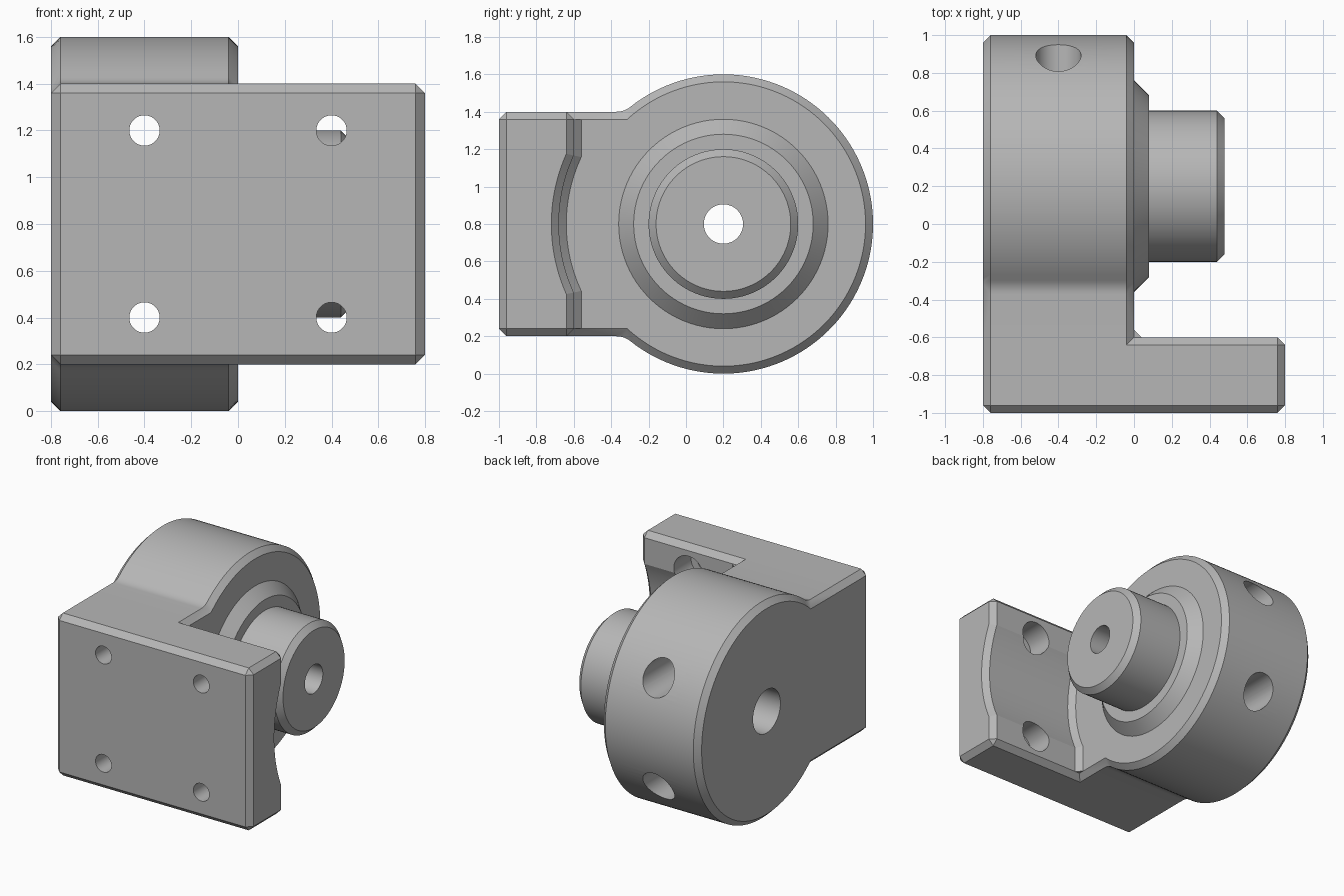
import bpy, bmesh, math
from mathutils import Vector

if "Cube" in bpy.data.objects:
    bpy.data.objects.remove(bpy.data.objects["Cube"])

CY, CZ = 0.2, 0.8      # axis of the round housing
CH = 0.04              # chamfer size

grey = bpy.data.materials.new("machined_grey")
grey.use_nodes = True
grey.diffuse_color = (0.47, 0.47, 0.47, 1)
grey.node_tree.nodes["Principled BSDF"].inputs["Base Color"].default_value = grey.diffuse_color


def finish(name, bm):
    bmesh.ops.remove_doubles(bm, verts=bm.verts, dist=1e-5)
    bmesh.ops.recalc_face_normals(bm, faces=bm.faces)
    mesh = bpy.data.meshes.new(name)
    bm.to_mesh(mesh)
    bm.free()
    mesh.materials.append(grey)
    obj = bpy.data.objects.new(name, mesh)
    bpy.context.collection.objects.link(obj)
    return obj


def loft(name, rings):
    """Closed solid through a list of equal-length point rings."""
    bm = bmesh.new()
    loops = [[bm.verts.new(p) for p in ring] for ring in rings]
    n = len(loops[0])
    for a, b in zip(loops, loops[1:]):
        for i in range(n):
            j = (i + 1) % n
            bm.faces.new((a[i], a[j], b[j], b[i]))
    bm.faces.new(loops[0])
    bm.faces.new(loops[-1])
    return finish(name, bm)


def lathe(name, profile, origin, axis="X", n=96):
    """Revolve (position, radius) pairs about an axis through origin."""
    rings = []
    for pos, r in profile:
        ring = []
        for i in range(n):
            t = 2 * math.pi * i / n
            c, s = r * math.cos(t), r * math.sin(t)
            p = (pos, c, s) if axis == "X" else (c, pos, s)
            ring.append(Vector(origin) + Vector(p))
        rings.append(ring)
    return loft(name, rings)


def combine(target, tool, operation):
    mod = target.modifiers.new(operation.lower(), "BOOLEAN")
    mod.operation, mod.solver, mod.object = operation, "EXACT", tool
    bpy.context.view_layer.objects.active = target
    bpy.ops.object.modifier_apply(modifier=mod.name)
    bpy.data.objects.remove(tool)


def housing_outline(x, inset):
    """Block running into a round end; the full-size outline has a blend."""
    top, r = 0.6 - inset, 0.8 - inset
    if inset:
        dy = math.sqrt(r * r - top * top)
        blend = [(-dy, top)] * 6
        start = math.atan2(top, -dy)
    else:
        f = 0.12
        dy = math.sqrt((r + f) ** 2 - (top + f) ** 2)
        sweep = math.atan2(dy, top + f)
        blend = [(-dy + f * math.sin(sweep * k / 5), top + f - f * math.cos(sweep * k / 5))
                 for k in range(6)]
        start = math.pi / 2 + sweep
    steps = 48
    arc = [(r * math.cos(start * (1 - k / steps)), r * math.sin(start * (1 - k / steps)))
           for k in range(1, steps + 1)]
    upper = [(-1.0, top)] + blend + arc
    lower = [(y, -z) for y, z in reversed(upper[:-1])]
    return [(x, CY + y, CZ + z) for y, z in upper + lower]


# Mounting plate with chamfered edges
bm = bmesh.new()
bmesh.ops.create_cube(bm, size=1)
for v in bm.verts:
    v.co = (v.co.x * 1.6, v.co.y * 0.4 - 0.8, v.co.z * 1.2 + CZ)
bmesh.ops.bevel(bm, geom=bm.edges[:], offset=CH, segments=1, affect="EDGES")
bracket = finish("spindle_bracket", bm)

# Corner gusset between the plate and the housing
gusset = [(-0.1, -0.56), (0, -0.56), (CH, -0.6), (CH, -0.65), (-0.1, -0.65)]
combine(bracket, loft("gusset", [[(x, y, z) for x, y in gusset] for z in (0.24, 1.36)]), "UNION")

# Hollow clearance in the back of the plate, flared at the outer edge
combine(bracket, lathe("clearance", [(0, 0.84), (CH, 0.88), (0.76, 0.88), (0.84, 0.96)],
                       (0, CY, CZ), n=144), "DIFFERENCE")

# Round housing
sections = [(-0.8, CH), (-0.76, 0), (-CH, 0), (0, CH)]
combine(bracket, loft("housing", [housing_outline(x, d) for x, d in sections]), "UNION")

# Tapered collar and spindle boss
combine(bracket, lathe("spindle", [(-0.2, 0.56), (0, 0.56), (0.08, 0.48), (0.08, 0.4),
                                   (0.44, 0.4), (0.48, 0.36)], (0, CY, CZ)), "UNION")

# Stepped bore through the spindle
combine(bracket, lathe("bore", [(-0.9, 0.16), (-0.6, 0.16), (-0.6, 0.105), (0.6, 0.105)],
                       (0, CY, CZ), n=64), "DIFFERENCE")

# Counterbored screw holes; the pair behind the housing runs right through
for x, end in ((-0.4, 1.2), (0.4, -0.5)):
    for z in (0.4, 1.2):
        combine(bracket, lathe("screw_hole", [(-1.1, 0.065), (-0.8, 0.065), (-0.8, 0.12), (end, 0.12)],
                               (x, 0, z), "Y", 48), "DIFFERENCE")

bpy.ops.object.select_all(action="DESELECT")
bracket.select_set(True)
bpy.context.view_layer.objects.active = bracket
bpy.ops.object.shade_smooth_by_angle(angle=math.radians(16))
